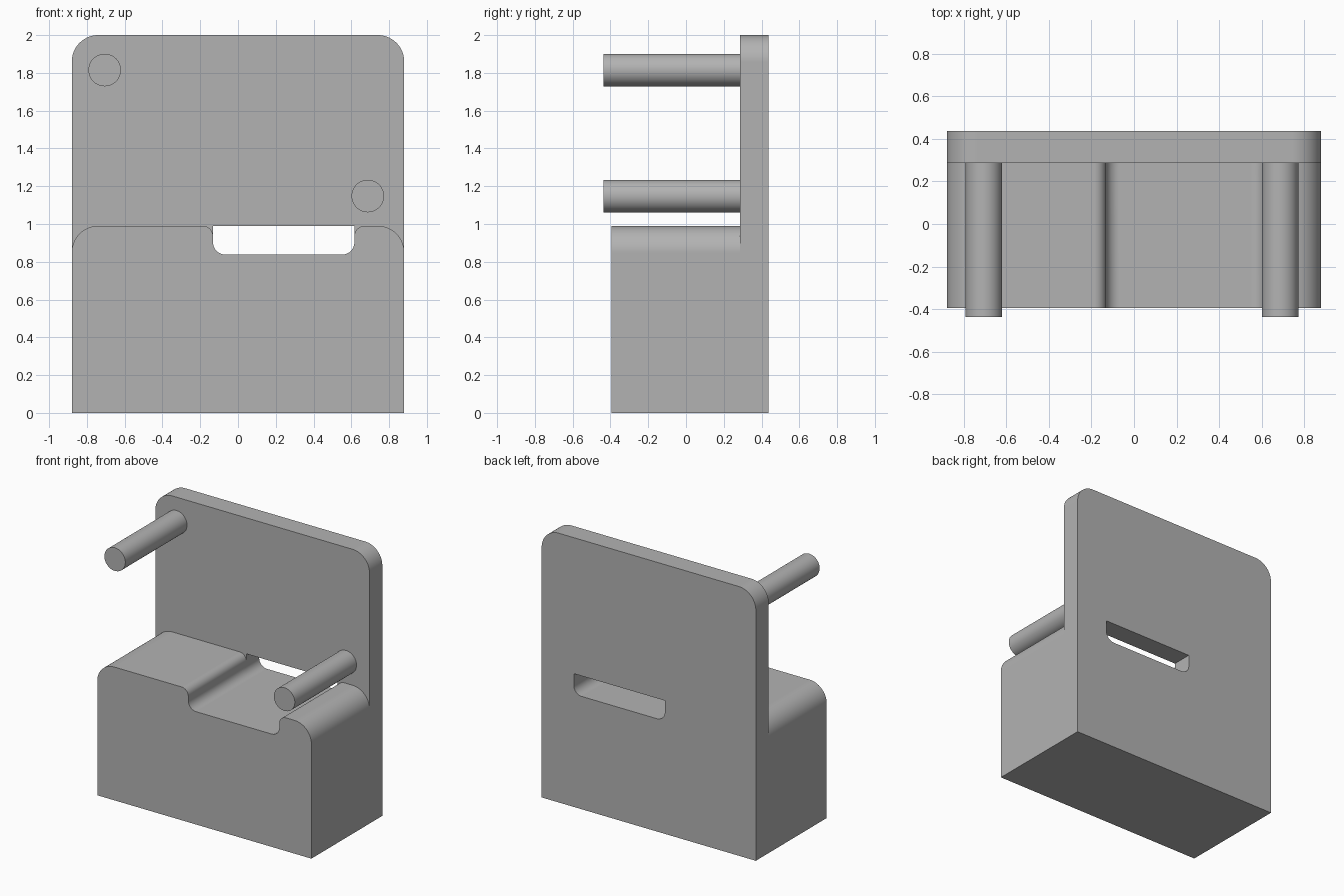
import bpy
from math import sin, cos, radians, pi

cube = bpy.data.objects.get("Cube")
if cube:
    bpy.data.objects.remove(cube, do_unlink=True)

# Main dimensions
W, H = 0.88, 2.0                             # half width, height
FRONT, PANEL, BACK = -0.395, 0.287, 0.437    # depth planes
SEAT, FLOOR = 0.99, 0.838                    # block top, channel floor
SLOT_L, SLOT_R = -0.132, 0.616               # channel sides
R, LIP, INNER = 0.14, 0.055, 0.065           # fillet radii

grey = bpy.data.materials.new("plain grey")
grey.use_nodes = True
grey.diffuse_color = (0.45, 0.45, 0.45, 1)
grey.node_tree.nodes["Principled BSDF"].inputs["Base Color"].default_value = grey.diffuse_color


def arc(x, z, r, start, end, steps=14):
    """Points on an arc in the front plane, angles in degrees."""
    angles = [radians(start + (end - start) * i / steps) for i in range(steps + 1)]
    return [(x + r * cos(a), z + r * sin(a)) for a in angles]


def extrude(name, profile, y0, y1):
    """Prism made from a clockwise or anticlockwise front profile."""
    area = sum(a[0] * b[1] - b[0] * a[1] for a, b in zip(profile, profile[1:] + profile[:1]))
    if area < 0:
        profile = profile[::-1]
    n = len(profile)
    verts = [(x, y, z) for y in (y0, y1) for x, z in profile]
    faces = [list(range(n)), list(range(2 * n - 1, n - 1, -1))]
    faces += [[i, i + n, (i + 1) % n + n, (i + 1) % n] for i in range(n)]
    mesh = bpy.data.meshes.new(name)
    mesh.from_pydata(verts, [], faces)
    mesh.materials.append(grey)
    obj = bpy.data.objects.new(name, mesh)
    bpy.context.collection.objects.link(obj)
    return obj


def activate(obj):
    bpy.ops.object.select_all(action="DESELECT")
    obj.select_set(True)
    bpy.context.view_layer.objects.active = obj


def cut(obj, cutter):
    activate(obj)
    mod = obj.modifiers.new("cut", "BOOLEAN")
    mod.operation = "DIFFERENCE"
    mod.solver = "EXACT"
    mod.object = cutter
    bpy.ops.object.modifier_apply(modifier=mod.name)
    bpy.data.objects.remove(cutter, do_unlink=True)


def smooth(obj):
    activate(obj)
    bpy.ops.object.shade_smooth_by_angle(angle=radians(30))
    mod = obj.modifiers.new("even shading", "WEIGHTED_NORMAL")
    mod.keep_sharp = True


# Body: full-depth slab with rounded top corners
body = extrude("block_and_back_panel",
               [(-W, 0), (W, 0)] + arc(W - R, H - R, R, 0, 90)
               + arc(R - W, H - R, R, 90, 180), FRONT, BACK)

# Channel floor with its rounded inner corners
channel = (arc(SLOT_L + INNER, FLOOR + INNER, INNER, 180, 270)
           + arc(SLOT_R - INNER, FLOOR + INNER, INNER, 270, 360))

# Space above the block, in front of the back panel
above = ([(-W - 0.2, SEAT - R)] + arc(R - W, SEAT - R, R, 180, 90)
         + arc(SLOT_L - LIP, SEAT - LIP, LIP, 90, 0) + channel
         + arc(SLOT_R + LIP, SEAT - LIP, LIP, 180, 90)
         + arc(W - R, SEAT - R, R, 90, 0)
         + [(W + 0.2, SEAT - R), (W + 0.2, H + 0.2), (-W - 0.2, H + 0.2)])
cut(body, extrude("space_cutter", above, FRONT - 0.2, PANEL))

# Slot through the back panel, square at the top
slot = channel + [(SLOT_R, SEAT), (SLOT_L, SEAT)]
cut(body, extrude("slot_cutter", slot, PANEL - 0.05, BACK + 0.1))
smooth(body)

# Two pegs standing out from the panel
for name, x, z in (("upper_right_peg", -0.706, 1.815), ("lower_left_peg", 0.687, 1.148)):
    bpy.ops.mesh.primitive_cylinder_add(vertices=48, radius=0.086, depth=PANEL + BACK,
                                        location=(x, (PANEL - BACK) / 2, z),
                                        rotation=(pi / 2, 0, 0))
    peg = bpy.context.object
    peg.name = name
    peg.data.materials.append(grey)
    smooth(peg)
